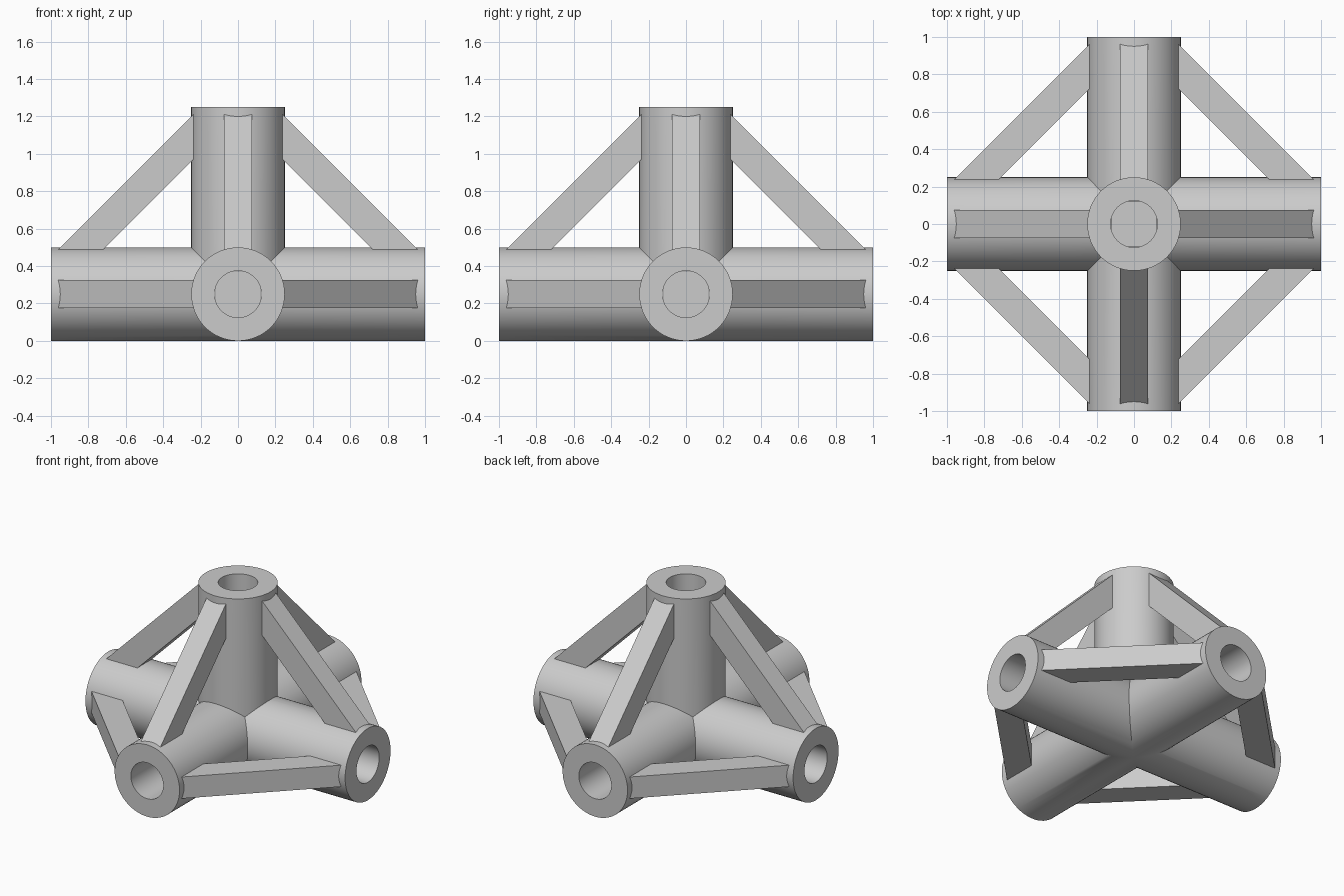
import bpy, bmesh
from mathutils import Vector

if "Cube" in bpy.data.objects:
    bpy.data.objects.remove(bpy.data.objects["Cube"], do_unlink=True)

RADIUS, BORE, REACH = 0.25, 0.125, 1.0
FLOOR = 0.12                      # distance of each bore floor from the hub centre
CENTRE = Vector((0, 0, RADIUS))
X, Y, Z = Vector((1, 0, 0)), Vector((0, 1, 0)), Vector((0, 0, 1))

grey = bpy.data.materials.new("plain grey")
grey.use_nodes = True
grey.diffuse_color = (0.6, 0.6, 0.6, 1)
grey.node_tree.nodes["Principled BSDF"].inputs["Base Color"].default_value = (0.6, 0.6, 0.6, 1)


def cylinder(name, axis, start, end, radius):
    """Cylinder along an axis through the hub centre."""
    bpy.ops.mesh.primitive_cylinder_add(
        vertices=64, radius=radius, depth=end - start,
        location=CENTRE + axis * (start + end) / 2,
        rotation=axis.to_track_quat('Z', 'Y').to_euler())
    obj = bpy.context.object
    obj.name = name
    obj.data.materials.append(grey)
    return obj


def combine(target, other, operation):
    """Apply a boolean and remove the helper."""
    mod = target.modifiers.new(operation.title(), 'BOOLEAN')
    mod.operation, mod.solver, mod.object = operation, 'EXACT', other
    other.hide_render = True
    bpy.context.view_layer.objects.active = target
    bpy.ops.object.modifier_apply(modifier=mod.name)
    bpy.data.objects.remove(other, do_unlink=True)


def strut(name, u, v):
    """Diagonal brace between the arms pointing along u and v."""
    n = u.cross(v)
    inset, outer, inner = 0.22, 1.2, 0.96
    profile = [(inset, outer - inset), (inset, inner - inset),
               (inner - inset, inset), (outer - inset, inset)]
    bm = bmesh.new()
    face = bm.faces.new([bm.verts.new(CENTRE + u * a + v * b - n * 0.075) for a, b in profile])
    side = bmesh.ops.extrude_face_region(bm, geom=[face])
    moved = [g for g in side["geom"] if isinstance(g, bmesh.types.BMVert)]
    bmesh.ops.translate(bm, verts=moved, vec=n * 0.15)
    bmesh.ops.recalc_face_normals(bm, faces=bm.faces)
    mesh = bpy.data.meshes.new(name)
    bm.to_mesh(mesh)
    bm.free()
    mesh.materials.append(grey)
    bpy.context.collection.objects.link(bpy.data.objects.new(name, mesh))


# Hub: two crossed tubes and an upright one
hub = cylinder("tube_hub", X, -REACH, REACH, RADIUS)
combine(hub, cylinder("cross_tube", Y, -REACH, REACH, RADIUS), 'UNION')
combine(hub, cylinder("upright_tube", Z, 0.05, REACH, RADIUS), 'UNION')

# Blind bores in all five ends
for axis in (X, -X, Y, -Y, Z):
    combine(hub, cylinder("bore", axis, FLOOR, REACH + 0.1, BORE), 'DIFFERENCE')

bpy.ops.object.select_all(action='DESELECT')
hub.select_set(True)
bpy.context.view_layer.objects.active = hub
bpy.ops.object.shade_smooth_by_angle(angle=0.5)

# Struts: four lying flat, four rising to the upright tube
arms = [("left", X), ("back", Y), ("right", -X), ("front", -Y)]
for i, (side, u) in enumerate(arms):
    next_side, v = arms[(i + 1) % 4]
    strut(f"flat_strut_{side}_{next_side}", u, v)
    strut(f"rising_strut_{side}", u, Z)
